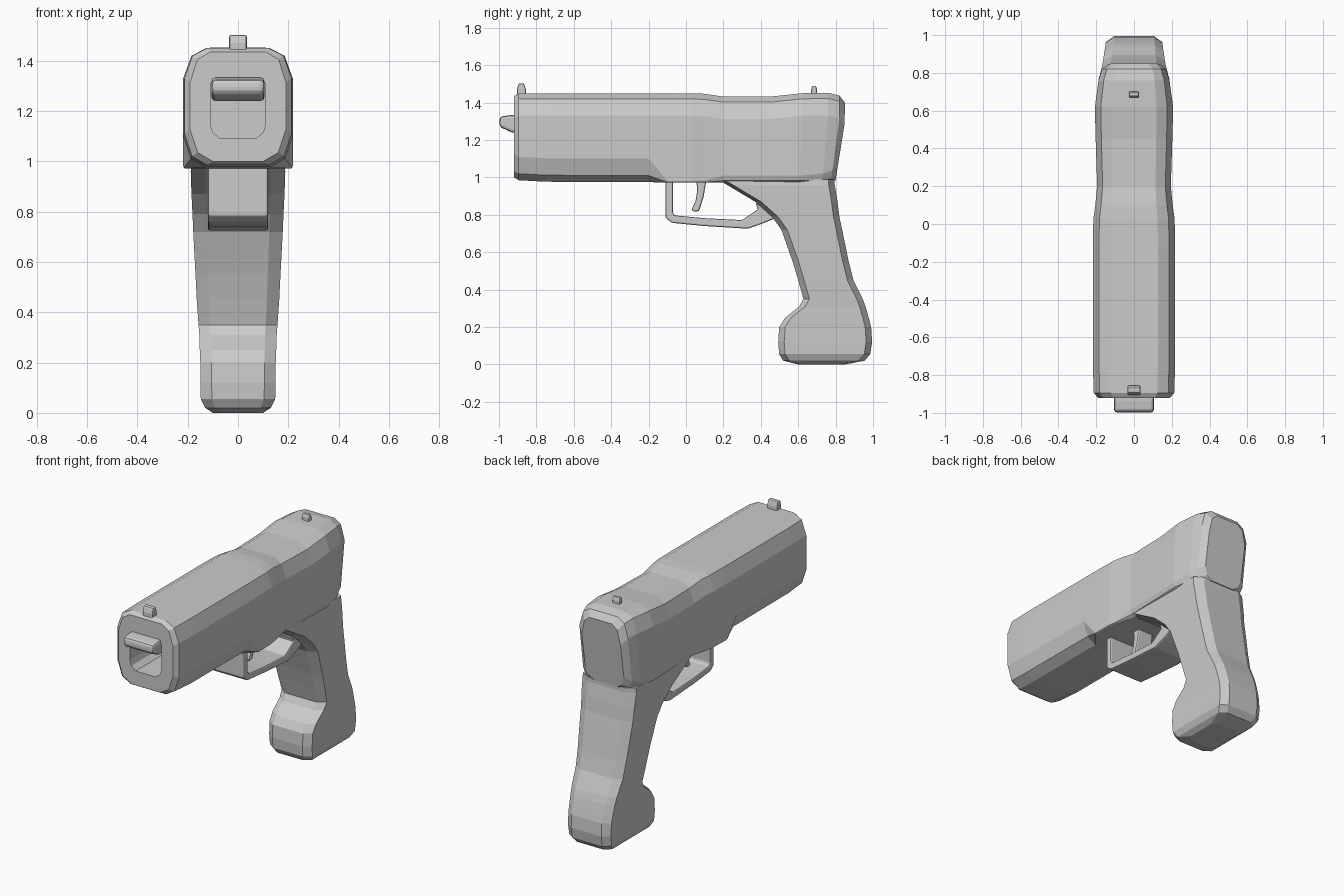
import bpy, bmesh


def finish(name, bm, bevel=0.0):
    bmesh.ops.recalc_face_normals(bm, faces=bm.faces)
    me = bpy.data.meshes.new(name)
    bm.to_mesh(me)
    bm.free()
    ob = bpy.data.objects.new(name, me)
    bpy.context.collection.objects.link(ob)
    if bevel:
        mod = ob.modifiers.new("edge_bevel", 'BEVEL')
        mod.width = bevel
        mod.segments = 2
        mod.limit_method = 'ANGLE'
    return ob


def loft(name, rings):
    """Skin a list of equal-length point rings and cap both ends."""
    bm = bmesh.new()
    vs = [[bm.verts.new(p) for p in r] for r in rings]
    n = len(vs[0])
    for a, b in zip(vs, vs[1:]):
        for i in range(n):
            j = (i + 1) % n
            bm.faces.new((a[i], a[j], b[j], b[i]))
    bm.faces.new(vs[0])
    bm.faces.new(vs[-1])
    return finish(name, bm)


def extrude_profile(name, pts, half_width, bevel):
    """Extrude a (y, z) outline symmetrically across x."""
    bm = bmesh.new()
    f = bm.faces.new([bm.verts.new((-half_width, y, z)) for y, z in pts])
    ext = bmesh.ops.extrude_face_region(bm, geom=[f])
    vs = [v for v in ext['geom'] if isinstance(v, bmesh.types.BMVert)]
    bmesh.ops.translate(bm, vec=(2 * half_width, 0, 0), verts=vs)
    return finish(name, bm, bevel)


def mirrored(half, y, lean=0.0):
    full = half + [(-x, z) for x, z in reversed(half)]
    return [(x, y + lean * min(z - 1.3, 0.0), z) for x, z in full]


def body_ring(y, w, zt, zb, c, lean=0.0):
    half = [(w * 0.58, zt), (w * 0.85, zt - 0.03), (w, zt - 0.12),
            (w, zb + 0.125 * c), (w - 0.03 * c, zb + 0.035 * c), (w - 0.09 * c, zb)]
    return mirrored(half, y, lean)


# Body: hollow muzzle, then sections y, half width, top, bottom, lower rounding, lean
hole = [(0.09, 1.33), (0.105, 1.32), (0.11, 1.29), (0.11, 1.15), (0.10, 1.115), (0.07, 1.09)]
rings = [mirrored(hole, -0.62), mirrored(hole, -0.92)]
for s in [(-0.92, 0.19, 1.435, 1.0, 1.0), (-0.895, 0.213, 1.45, 0.985, 1.0),
          (-0.75, 0.218, 1.45, 0.977, 1.0), (-0.20, 0.218, 1.45, 0.975, 1.0),
          (-0.10, 0.218, 1.45, 0.972, 0.08), (0.03, 0.215, 1.45, 0.972, 0.08),
          (0.10, 0.205, 1.447, 0.972, 0.10), (0.20, 0.195, 1.432, 0.972, 0.3),
          (0.45, 0.203, 1.432, 0.972, 0.3, 0.0), (0.62, 0.207, 1.45, 0.972, 0.3, 0.04),
          (0.76, 0.188, 1.452, 0.972, 0.4, 0.1), (0.82, 0.17, 1.438, 0.975, 0.5, 0.14),
          (0.85, 0.135, 1.40, 0.985, 0.6, 0.16)]:
    rings.append(body_ring(*s))
loft("body", rings)

# Grip: chamfered sections z, front y, back y, half width
grip = []
for z, a, b, w in [(0.99, 0.17, 0.795, 0.185), (0.96, 0.22, 0.795, 0.188),
                   (0.87, 0.37, 0.81, 0.185), (0.79, 0.46, 0.82, 0.181),
                   (0.72, 0.51, 0.835, 0.178), (0.55, 0.57, 0.87, 0.169),
                   (0.45, 0.60, 0.895, 0.164), (0.35, 0.628, 0.945, 0.157),
                   (0.31, 0.605, 0.96, 0.154), (0.25, 0.53, 0.977, 0.152),
                   (0.20, 0.498, 0.99, 0.15), (0.12, 0.493, 0.995, 0.15),
                   (0.055, 0.498, 0.985, 0.148), (0.02, 0.52, 0.955, 0.13),
                   (0.0, 0.60, 0.85, 0.10)]:
    cx, cy = 0.3 * w, 0.032
    half = [(w - cx, a), (w, a + cy), (w, b - cy), (w - cx, b)]
    full = half + [(-x, y) for x, y in reversed(half)]
    grip.append([(x, y, z) for x, y in full])
loft("grip", grip)

# Guard loop and trigger
extrude_profile("trigger_guard",
                [(-0.11, 0.99), (-0.11, 0.785), (-0.075, 0.757), (0.10, 0.74), (0.33, 0.726),
                 (0.40, 0.75), (0.50, 0.79), (0.50, 0.85), (0.37, 0.865), (0.385, 0.83),
                 (0.30, 0.772), (0.10, 0.782), (-0.06, 0.797), (-0.07, 0.81), (-0.07, 0.99)],
                0.12, 0.012)
extrude_profile("trigger",
                [(0.055, 0.99), (0.06, 0.93), (0.05, 0.87), (0.03, 0.83), (0.04, 0.815),
                 (0.07, 0.82), (0.095, 0.90), (0.11, 0.99)], 0.055, 0.01)

# Barrel lip poking out of the muzzle
extrude_profile("barrel_lip",
                [(-0.995, 1.325), (-1.0, 1.28), (-0.985, 1.265), (-0.93, 1.24),
                 (-0.65, 1.24), (-0.65, 1.333), (-0.94, 1.333)], 0.105, 0.015)

# Sights
for name, y, w, d, top in [("front_sight", -0.88, 0.035, 0.024, 1.503),
                           ("rear_sight", 0.685, 0.026, 0.016, 1.49)]:
    extrude_profile(name, [(y - d, 1.42), (y + d, 1.42), (y + d, 1.47),
                           (y + d * 0.6, top), (y - d * 0.6, top), (y - d, 1.47)], w, 0.008)
